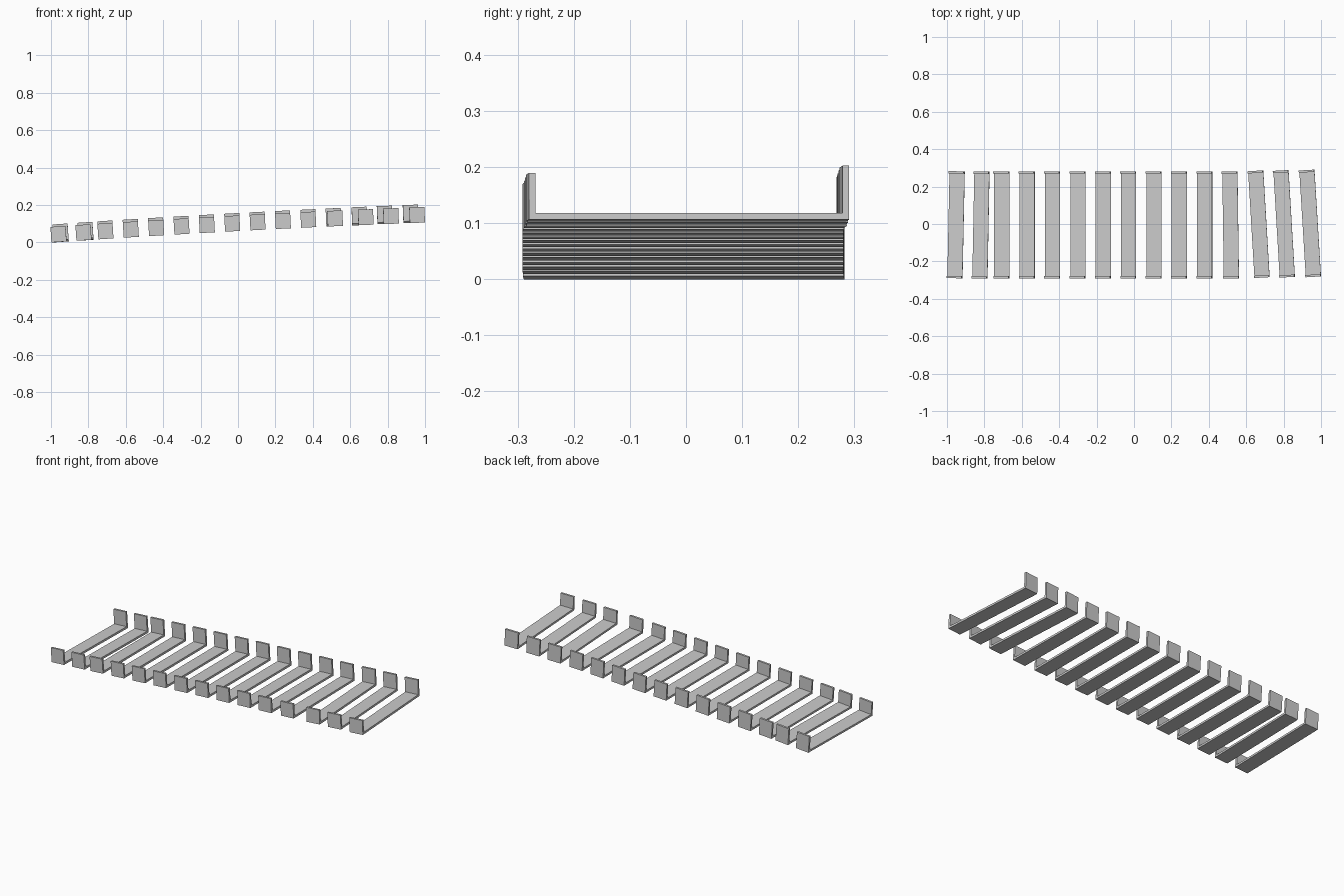
import bpy, bmesh
from math import atan, radians
from mathutils import Matrix

if "Cube" in bpy.data.objects:
    bpy.data.objects.remove(bpy.data.objects["Cube"])

WIDTH, T = 0.081, 0.012          # tread width, plate thickness
HALF = 0.286                     # half length along y
H_FRONT, H_BACK = 0.083, 0.096   # upright end plate heights


def bracket(name, x, y, yaw):
    """U-shaped bracket: floor strip with an upright plate at each end."""
    profile = [(-HALF, 0), (HALF, 0), (HALF, H_BACK), (HALF - T, H_BACK),
               (HALF - T, T), (-HALF + T, T), (-HALF + T, H_FRONT), (-HALF, H_FRONT)]
    bm = bmesh.new()
    face = bm.faces.new([bm.verts.new((-WIDTH / 2, py, pz)) for py, pz in profile])
    ext = bmesh.ops.extrude_face_region(bm, geom=[face])
    bmesh.ops.translate(bm, vec=(WIDTH, 0, 0),
                        verts=[v for v in ext["geom"] if isinstance(v, bmesh.types.BMVert)])
    bmesh.ops.recalc_face_normals(bm, faces=bm.faces)
    # follow a gently flattening slope
    z = 0.061 + 0.0539 * x - 0.0078 * x * x
    tilt = atan(0.0539 - 0.0156 * x)
    bm.transform(Matrix.Translation((x, y, z)) @ Matrix.Rotation(radians(yaw), 4, 'Z')
                 @ Matrix.Rotation(-tilt, 4, 'Y'))
    mesh = bpy.data.meshes.new(name)
    bm.to_mesh(mesh)
    bm.free()
    bpy.context.collection.objects.link(bpy.data.objects.new(name, mesh))


# (x, y, yaw): turned first pair, straight run, turned last group
places = [(-0.951, -0.004, -1.2), (-0.818, -0.005, -1.1)]
places += [(-0.706 + 0.1355 * i, -0.005, 0) for i in range(9)]
places += [(0.517, -0.005, 0.8), (0.668, -0.001, 3.4),
           (0.803, 0.001, 3.4), (0.942, 0.003, 3.5)]
for i, p in enumerate(places):
    bracket(f"bracket_{i + 1:02d}", *p)
